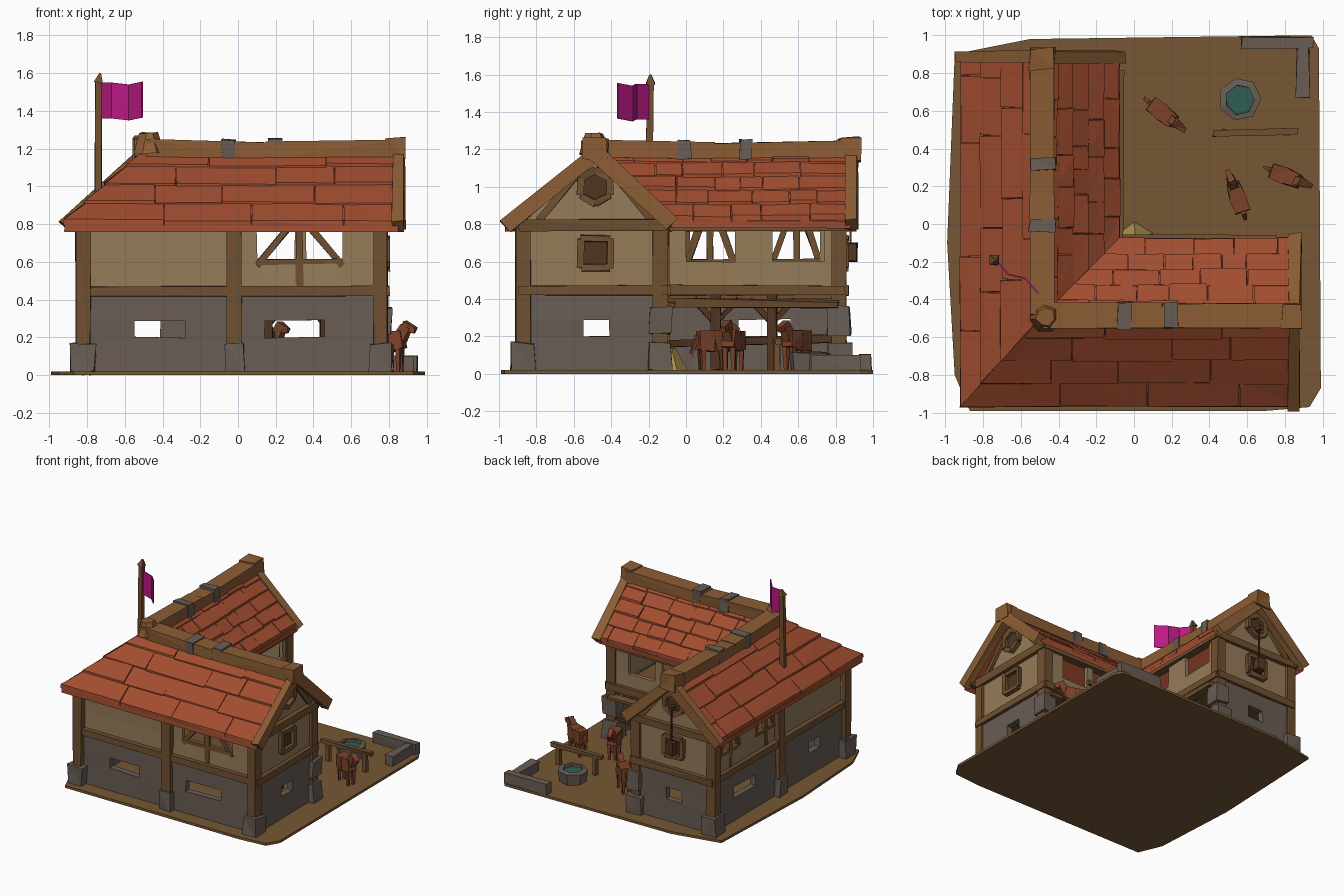
import bpy, bmesh, math, random
from mathutils import Vector, Matrix

if "Cube" in bpy.data.objects:
    bpy.data.objects.remove(bpy.data.objects["Cube"])

random.seed(4)
RB, RZ = -0.485, 1.18      # ridge offset and height shared by both wings


def material(name, rgb):
    m = bpy.data.materials.new(name)
    m.diffuse_color = (*rgb, 1)
    m.use_nodes = True
    m.node_tree.nodes["Principled BSDF"].inputs["Base Color"].default_value = m.diffuse_color
    return m


WOOD = material("wood", (0.16, 0.08, 0.03))
LIGHT = material("light_wood", (0.26, 0.11, 0.035))
DARK = material("dark_wood", (0.08, 0.035, 0.015))
STONE = material("stone", (0.14, 0.11, 0.09))
PLASTER = material("plaster", (0.3, 0.2, 0.1))
ROOF = material("roof_tile", (0.36, 0.075, 0.03))
EARTH = material("earth", (0.18, 0.095, 0.035))
WATER = material("water", (0.03, 0.11, 0.09))
FLAG = material("flag_cloth", (0.48, 0.01, 0.23))
HIDE = material("animal_hide", (0.2, 0.055, 0.022))
STRAW = material("straw", (0.4, 0.27, 0.07))


def finish(name, bm, mat, jitter=0.0):
    for v in bm.verts:
        v.co += Vector([random.uniform(-jitter, jitter) for _ in range(3)])
        v.co.z = max(v.co.z, 0)
    bmesh.ops.recalc_face_normals(bm, faces=bm.faces)
    me = bpy.data.meshes.new(name)
    bm.to_mesh(me)
    bm.free()
    me.materials.append(mat)
    ob = bpy.data.objects.new(name, me)
    bpy.context.collection.objects.link(ob)
    return ob


def hull(bm, pts):
    bmesh.ops.convex_hull(bm, input=[bm.verts.new(p) for p in pts])


def box(name, lo, hi, mat, jitter=0.006):
    bm = bmesh.new()
    hull(bm, [(x, y, z) for x in (lo[0], hi[0]) for y in (lo[1], hi[1]) for z in (lo[2], hi[2])])
    return finish(name, bm, mat, jitter)


def add_beam(bm, p, q, w, h, taper=1.0):
    p, q = Vector(p), Vector(q)
    r = (q - p).to_track_quat('Z', 'Y')
    hull(bm, [o + r @ Vector((i * w * k / 2, j * h * k / 2, 0))
              for o, k in ((p, 1), (q, taper)) for i in (-1, 1) for j in (-1, 1)])


def beam(name, p, q, w, h, mat, jitter=0.005):
    bm = bmesh.new()
    add_beam(bm, p, q, w, h)
    return finish(name, bm, mat, jitter)


def wall(name, p, q, z0, z1, holes, mat, thick=0.05):
    """Upright wall from p to q; holes are (u0, u1, z0, z1) in the wall's running coordinate."""
    p, q = Vector(p), Vector(q)
    k = 0 if abs(q.x - p.x) > abs(q.y - p.y) else 1
    us = sorted({p[k], q[k], *[h[i] for h in holes for i in (0, 1)]})
    zs = sorted({z0, z1, *[h[i] for h in holes for i in (2, 3)]})
    bm = bmesh.new()
    at = lambda u, z: (u, p.y, z) if k == 0 else (p.x, u, z)
    grid = {(u, z): bm.verts.new(at(u, z)) for u in us for z in zs}
    for a, b in zip(us, us[1:]):
        for c, d in zip(zs, zs[1:]):
            if not any(h[0] <= a < h[1] and h[2] <= c < h[3] for h in holes):
                bm.faces.new([grid[a, c], grid[b, c], grid[b, d], grid[a, d]])
    for v in [v for v in bm.verts if not v.link_faces]:
        bm.verts.remove(v)
    ob = finish(name, bm, mat, 0.004)
    s = ob.modifiers.new("thickness", 'SOLIDIFY')
    s.thickness, s.offset = thick, 0


def slope(name, w, b0, z0, lo0, lo1, hi, rows, wide):
    """Roof slope: a base sheet plus overlapping courses of uneven tiles."""
    lo = lambda v: lo0 + (lo1 - lo0) * v
    pt = lambda s, v, h: w(s, b0 + (RB - b0) * v, z0 + (RZ - z0) * v + h)
    bm = bmesh.new()
    hull(bm, [pt(s, v, h) for v in (0, 1) for s in (lo(v), hi) for h in (-0.03, 0.005)])
    for r in range(rows):
        v0, v1 = r / rows, min(1, (r + 1.15) / rows)
        cut, first = max(lo(v0), lo(v1)) + wide * random.uniform(0.5, 1), True
        prev = None
        while True:
            cut = min(cut, hi) if hi - cut > 0.08 else hi
            e = random.uniform(-0.012, 0.012)
            lift = random.uniform(0.015, 0.03)
            hull(bm, [pt(s, v, h + d) for v, d in ((v0 + e, lift), (v1, 0.008))
                      for s in ((lo(v) if first else prev + 0.005), cut) for h in (-0.02, 0.012)])
            if cut >= hi:
                break
            prev, first = cut, False
            cut += wide * random.uniform(0.6, 1.4)
    finish(name, bm, ROOF, 0.003)


# Ground slab
bm = bmesh.new()
hull(bm, [(x, y, z) for z in (0, 0.02) for x, y in ((-0.99, -0.1), (-0.95, 0.9), (-0.55, 0.98), (0.94, 1.0),
     (0.98, 0.93), (0.99, -0.87), (0.93, -0.97), (0.7, -0.99), (-0.87, -0.99), (-0.95, -0.8))])
finish("ground", bm, EARTH)

# Two wings; the left one is the front one with x and y swapped
front = dict(n="front", swap=False, eave=-0.965, corner=-0.92, start=-0.82, post=-0.87, end=0.755, over=0.85,
             low=[(-0.55, -0.28, 0.2, 0.29), (0.14, 0.46, 0.2, 0.29)],
             up=[(0.1, 0.55, 0.6, 0.77)], inner=[(0.1, 0.3, 0.58, 0.77), (0.36, 0.6, 0.58, 0.77)],
             bands=(-0.05, 0.2))
left = dict(n="left", swap=True, eave=-0.92, corner=-0.965, start=-0.87, post=-0.82, end=0.82, over=0.885,
            low=[(-0.55, -0.41, 0.2, 0.29), (0.28, 0.56, 0.2, 0.29)],
            up=[(0.0, 0.26, 0.6, 0.77), (0.46, 0.72, 0.6, 0.77)],
            inner=[(0.0, 0.26, 0.6, 0.77), (0.46, 0.74, 0.6, 0.77)], bands=(-0.01, 0.32))

for W in (front, left):
    n, end, over, post, start = W["n"], W["end"], W["over"], W["post"], W["start"]
    w = (lambda a, b, z: (b, a, z)) if W["swap"] else (lambda a, b, z: (a, b, z))
    out, inn, face = post + 0.02, -0.13, end + 0.02

    # Stone lower floor, plaster upper floor
    wall(n + "_stone_wall", w(start, out, 0), w(end, out, 0), 0, 0.44, W["low"], STONE)
    wall(n + "_plaster_wall", w(start, out, 0), w(end, out, 0), 0.44, 0.82, W["up"], PLASTER, 0.03)
    wall(n + "_end_stone_wall", w(end, out, 0), w(end, inn, 0), 0, 0.44, [(-0.55, -0.41, 0.2, 0.29)], STONE)
    wall(n + "_end_plaster_wall", w(end, out, 0), w(end, inn, 0), 0.44, 0.82, [], PLASTER, 0.03)
    wall(n + "_courtyard_wall", w(inn, inn, 0), w(end, inn, 0), 0.42, 0.82, W["inner"], PLASTER, 0.03)
    box(n + "_upper_floor", w(-0.8, out, 0.4), w(end, inn, 0.43), WOOD, 0)

    # Gable triangle
    bm = bmesh.new()
    hull(bm, [w(a, b, z) for a in (end - 0.015, end + 0.015) for b, z in ((-0.88, 0.8), (RB, 1.15), (-0.1, 0.8))])
    finish(n + "_gable", bm, PLASTER)

    # Posts with stone feet
    for i, (a, b) in enumerate(((start, post), (-0.02, post), (end, post), (end, -0.14), (-0.13, -0.13))):
        beam(f"{n}_post_{i}", w(a, b, 0.02), w(a, b, 0.82), 0.078, 0.078, WOOD)
        if i < 4:
            s = 0.055 if i == 1 else 0.063
            box(f"{n}_foot_{i}", w(a - s, b - s, 0.015), w(a + s, b + s, 0.165), STONE, 0.01)
    box(n + "_foot_block", w(end - 0.06, -0.19, 0.21), w(end + 0.06, -0.08, 0.36), STONE, 0.01)

    # Horizontal beams
    for z, t in ((0.445, 0.055), (0.795, 0.06)):
        beam(f"{n}_outer_beam", w(start - 0.02, post, z), w(end + 0.03, post, z), 0.06, t, WOOD)
        beam(f"{n}_end_beam", w(face, post - 0.025, z), w(face, -0.1, z), 0.06, t, WOOD)
        beam(f"{n}_courtyard_beam", w(-0.13, -0.12, z), w(end + 0.03, -0.12, z), 0.07, t, WOOD)

    # Struts beside the open window bays
    for h in W["up"]:
        m = (h[0] + h[1]) / 2
        beam(n + "_mullion", w(m, out, 0.47), w(m, out, 0.79), 0.035, 0.035, WOOD)
        for u, v in ((h[0], m - 0.06), (h[1], m + 0.06)):
            beam(n + "_brace", w(u, out, 0.58), w(v, out, 0.78), 0.03, 0.035, WOOD)
        beam(n + "_sill", w(h[0], out, 0.6), w(h[1], out, 0.6), 0.04, 0.025, WOOD)

    # Open stalls under the courtyard wall
    for a in (0.16, 0.46):
        beam(n + "_stall_post", w(a, inn, 0.02), w(a, inn, 0.43), 0.05, 0.05, DARK)
        for d in (-0.12, 0.12):
            beam(n + "_stall_brace", w(a, inn, 0.27), w(a + d, inn, 0.4), 0.03, 0.03, DARK)
    beam(n + "_stall_rail", w(-0.1, inn, 0.16), w(end, inn, 0.19), 0.03, 0.04, DARK)
    beam(n + "_stall_canopy", w(-0.1, inn + 0.04, 0.38), w(end, inn + 0.04, 0.37), 0.07, 0.03, WOOD, 0.012)

    # Gable windows: a square one and a hexagonal one
    for z, r, k in ((0.645, 0.11, 4), (1.0, 0.09, 6)):
        c = [(RB + r * math.cos((i + 0.5) * math.tau / k), z + r * math.sin((i + 0.5) * math.tau / k))
             for i in range(k)]
        bm = bmesh.new()
        for i in range(k):
            add_beam(bm, w(face + 0.01, *c[i]), w(face + 0.01, *c[i - 1]), 0.035, 0.035)
        finish(n + "_gable_window_frame", bm, WOOD, 0.005)
        bm = bmesh.new()
        hull(bm, [w(a, *p) for a in (end + 0.005, face) for p in c])
        finish(n + "_gable_window_pane", bm, DARK)
    for s in (-1, 1):
        beam(n + "_gable_brace", w(face, RB + s * 0.3, 0.82), w(face, RB + s * 0.09, 1.07), 0.035, 0.035, WOOD)

    # Roof slopes: hipped outside, valley inside
    slope(n + "_outer_roof", w, W["eave"], 0.79, W["corner"], RB, over, 4, 0.45)
    slope(n + "_inner_roof", w, -0.075, 0.81, -0.075, RB, over - 0.005, 5, 0.2)
    for b, z in ((W["eave"], 0.785), (-0.075, 0.795)):
        beam(n + "_barge_board", w(over, b, z), w(over, RB, RZ), 0.065, 0.08, LIGHT, 0.007)
    beam(n + "_eave_board", w(W["corner"] + 0.05, W["eave"] + 0.05, 0.8), w(over, W["eave"] + 0.05, 0.8), 0.04, 0.04, WOOD)

    # Ridge log, end cap, iron bands
    beam(n + "_ridge_a", w(RB, RB, 1.205), w(0.15, RB, 1.19), 0.13, 0.09, LIGHT)
    beam(n + "_ridge_b", w(0.15, RB, 1.19), w(over, RB, 1.2), 0.13, 0.09, LIGHT)
    box(n + "_ridge_cap", w(over - 0.07, RB - 0.065, 1.14), w(over + 0.045, RB + 0.065, 1.262), LIGHT, 0.01)
    for a in W["bands"]:
        beam(n + "_ridge_band", w(a - 0.035, RB, 1.198), w(a + 0.035, RB, 1.198), 0.138, 0.106, STONE, 0.008)

# Knob where the ridges meet
bm = bmesh.new()
bmesh.ops.create_cone(bm, cap_ends=True, segments=7, radius1=0.09, radius2=0.05, depth=0.11,
                      matrix=Matrix.Translation((-0.47, -0.49, 1.23)))
finish("corner_knob", bm, LIGHT, 0.006)

# Flag and pole
beam("flag_pole", (-0.74, -0.2, 0.93), (-0.74, -0.19, 1.57), 0.035, 0.035, WOOD)
bm = bmesh.new()
add_beam(bm, (-0.74, -0.19, 1.55), (-0.73, -0.19, 1.6), 0.05, 0.05, 0.2)
finish("pole_tip", bm, WOOD)
bm = bmesh.new()
path = [(-0.73, -0.2, 0), (-0.67, -0.27, 0), (-0.58, -0.29, -0.01), (-0.51, -0.37, 0.005)]
cols = [[bm.verts.new((x, y, z + d)) for z in (1.36, 1.55)] for x, y, d in path]
for a, b in zip(cols, cols[1:]):
    bm.faces.new([a[0], b[0], b[1], a[1]])
finish("flag", bm, FLAG).modifiers.new("thickness", 'SOLIDIFY').thickness = 0.008

# Hanging lantern on the left wing gable
beam("lantern_arm", (RB, 0.82, 0.97), (RB, 0.9, 0.97), 0.03, 0.03, DARK)
beam("lantern_chain", (RB, 0.88, 0.7), (RB, 0.88, 0.97), 0.012, 0.012, DARK, 0)
box("lantern", (RB - 0.035, 0.85, 0.6), (RB + 0.035, 0.915, 0.7), DARK)

# Low corner wall of the yard
box("yard_wall_back", (0.57, 0.93, 0.01), (0.95, 0.99, 0.1), STONE)
box("yard_wall_side", (0.86, 0.67, 0.01), (0.93, 0.95, 0.1), STONE)

# Water basin
bm = bmesh.new()
rings = [[bm.verts.new((0.56 + r * math.cos(i * math.tau / 7), 0.66 + r * math.sin(i * math.tau / 7), z))
          for i in range(7)] for r, z in ((0.1, 0.01), (0.115, 0.11), (0.08, 0.115), (0.075, 0.03))]
for a, b in zip(rings, rings[1:]):
    for i in range(7):
        bm.faces.new([a[i - 1], a[i], b[i], b[i - 1]])
finish("basin", bm, STONE, 0.004)
bm = bmesh.new()
bmesh.ops.create_circle(bm, cap_ends=True, segments=7, radius=0.085, matrix=Matrix.Translation((0.56, 0.66, 0.095)))
finish("basin_water", bm, WATER)

# Hitching rail
beam("hitching_rail", (0.42, 0.48, 0.17), (0.87, 0.49, 0.17), 0.03, 0.03, WOOD)
for x in (0.48, 0.81):
    beam("hitching_post", (x, 0.485, 0.01), (x, 0.485, 0.18), 0.03, 0.03, WOOD)

# Straw heap in the inner corner
bm = bmesh.new()
bmesh.ops.create_cone(bm, cap_ends=True, segments=6, radius1=0.11, radius2=0.04, depth=0.12,
                      matrix=Matrix.Translation((0.0, -0.1, 0.075)))
finish("straw", bm, STRAW, 0.01)

# Yard animals: body, neck, head, tail, legs
for i, (x, y, deg) in enumerate(((0.15, 0.59, -38), (0.55, 0.14, 110), (0.8, 0.255, -22))):
    bm = bmesh.new()
    for p, q, a, b, t in (((-0.08, 0, 0.18), (0, 0, 0.175), 0.08, 0.1, 1.1), ((0, 0, 0.175), (0.08, 0, 0.19), 0.088, 0.11, 0.8),
                          ((0.06, 0, 0.19), (0.1, 0, 0.26), 0.05, 0.065, 0.8), ((0.08, 0, 0.265), (0.15, 0, 0.235), 0.045, 0.05, 0.6),
                          ((-0.08, 0, 0.2), (-0.12, 0, 0.11), 0.028, 0.028, 0.5)):
        add_beam(bm, p, q, a, b, t)
    for lx in (-0.06, 0.06):
        for ly in (-0.022, 0.022):
            add_beam(bm, (lx, ly, 0.16), (lx, ly, 0.015), 0.028, 0.028, 0.6)
    bm.transform(Matrix.Translation((x, y, 0)) @ Matrix.Rotation(math.radians(deg), 4, 'Z'))
    finish(f"animal_{i}", bm, HIDE, 0.004)
